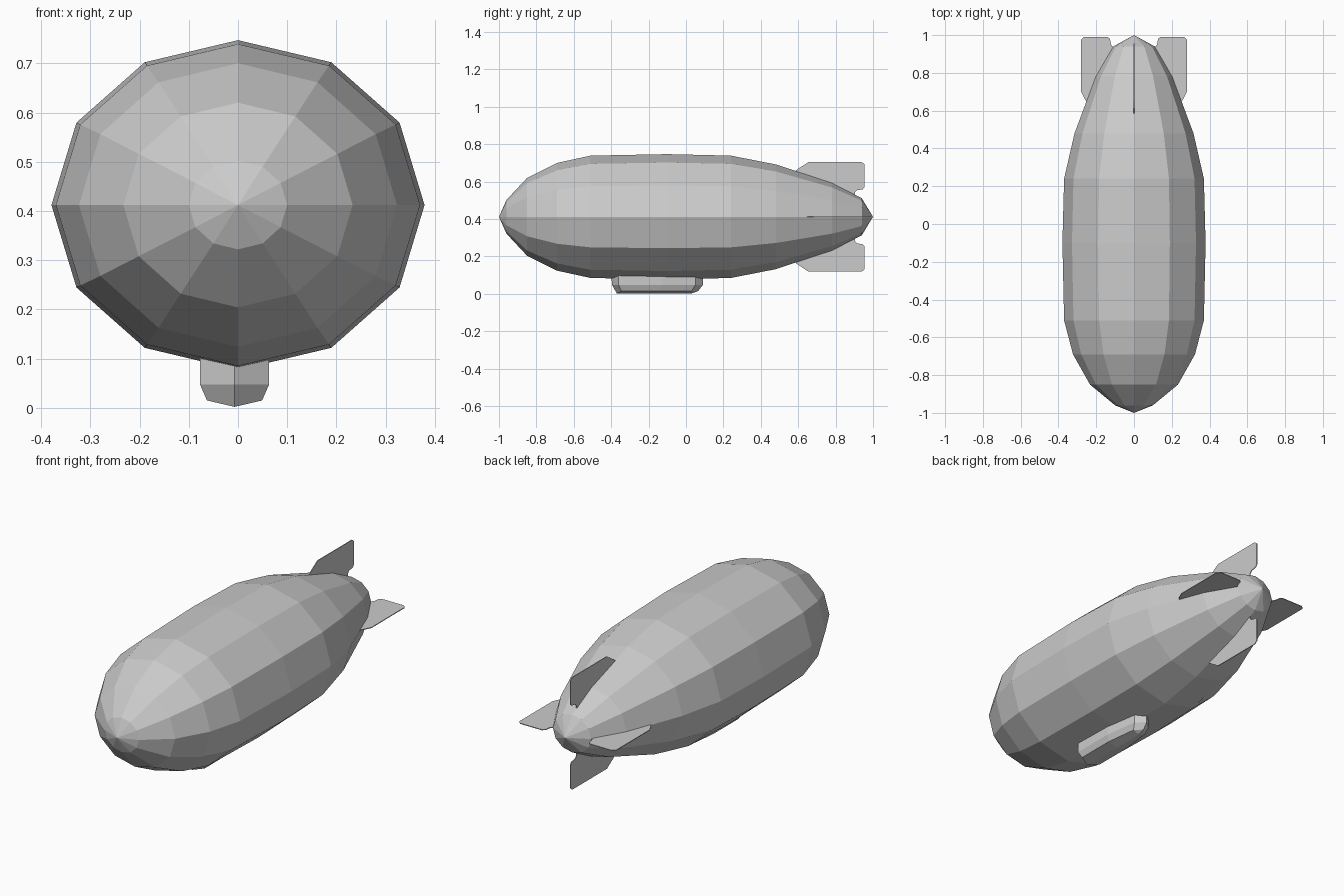
import bpy
from math import sin, cos, pi

if "Cube" in bpy.data.objects:
    bpy.data.objects.remove(bpy.data.objects["Cube"])

CZ = 0.412  # height of the hull axis


def make(name, verts, faces):
    mesh = bpy.data.meshes.new(name)
    mesh.from_pydata(verts, [], faces)
    mesh.update()
    obj = bpy.data.objects.new(name, mesh)
    bpy.context.collection.objects.link(obj)
    # consistent outward normals
    bpy.context.view_layer.objects.active = obj
    obj.select_set(True)
    bpy.ops.object.mode_set(mode='EDIT')
    bpy.ops.mesh.select_all(action='SELECT')
    bpy.ops.mesh.remove_doubles(threshold=0.0005)
    bpy.ops.mesh.normals_make_consistent(inside=False)
    bpy.ops.object.mode_set(mode='OBJECT')
    obj.select_set(False)
    return obj


def bridge(rings, n):
    return [(r * n + i, r * n + (i + 1) % n, (r + 1) * n + (i + 1) % n, (r + 1) * n + i)
            for r in range(rings - 1) for i in range(n)]


# Hull: 12-sided rings (y, half width, half height) closed by two tips
SIDES = 12
rings = [(-0.96, 0.10, 0.09), (-0.85, 0.233, 0.208), (-0.69, 0.323, 0.288),
         (-0.51, 0.37, 0.327), (-0.10, 0.379, 0.335), (0.24, 0.37, 0.327),
         (0.48, 0.315, 0.28), (0.78, 0.203, 0.181), (0.94, 0.11, 0.099)]
verts = [(rx * cos(2 * pi * i / SIDES), y, CZ + rz * sin(2 * pi * i / SIDES))
         for y, rx, rz in rings for i in range(SIDES)]
faces = bridge(len(rings), SIDES)
nose, tail = len(verts), len(verts) + 1
verts += [(0, -1, CZ), (0, 1, CZ)]
last = (len(rings) - 1) * SIDES
for i in range(SIDES):
    j = (i + 1) % SIDES
    faces += [(i, j, nose), (last + i, last + j, tail)]
make("hull", verts, faces)


# Tail fins: thin plates from a (y, distance from axis) outline
def fin(name, outline, angle, half=0.002):
    c, s, n = cos(angle), sin(angle), len(outline)
    v = [(r * c - t * s, y, CZ + r * s + t * c) for t in (-half, half) for y, r in outline]
    f = bridge(2, n) + [tuple(range(n)), tuple(range(n, 2 * n))]
    make(name, v, f)


upright = [(0.57, 0.235), (0.60, 0.257), (0.655, 0.293), (0.94, 0.293), (0.955, 0.28),
           (0.955, 0.16), (0.945, 0.147), (0.915, 0.142), (0.905, 0.132), (0.90, 0.10),
           (0.76, 0.16)]
level = [(0.63, 0.24), (0.66, 0.26), (0.70, 0.28), (0.975, 0.28), (0.99, 0.265),
         (0.99, 0.14), (0.98, 0.127), (0.95, 0.122), (0.94, 0.115), (0.93, 0.09),
         (0.78, 0.18)]
fin("upper_fin", upright, pi / 2)
fin("lower_fin", upright, -pi / 2)
fin("right_fin", level, 0)
fin("left_fin", level, pi)

# Gondola: lofted sections (half width, y at top, middle, lower edge and keel)
GX = -0.007
sections = [(0.0, -0.40, -0.395, -0.37, -0.37), (0.07, -0.36, -0.36, -0.345, -0.345),
            (0.07, -0.13, -0.13, -0.14, -0.14), (0.045, 0.05, 0.05, 0.03, 0.03),
            (0.0, 0.09, 0.09, 0.065, 0.065)]
verts = []
for k, (w, yt, ym, yl, yk) in enumerate(sections):
    keel = 0.015 if k == 4 else 0.002
    low = keel if w == 0 else 0.015
    side = [(w, yt, 0.10), (w, ym, 0.047), (0.8 * w, yl, low)]
    verts += [(GX + x, y, z) for x, y, z in side] + [(GX, yk, keel)]
    verts += [(GX - x, y, z) for x, y, z in reversed(side)]
make("gondola", verts, bridge(len(sections), 7))
